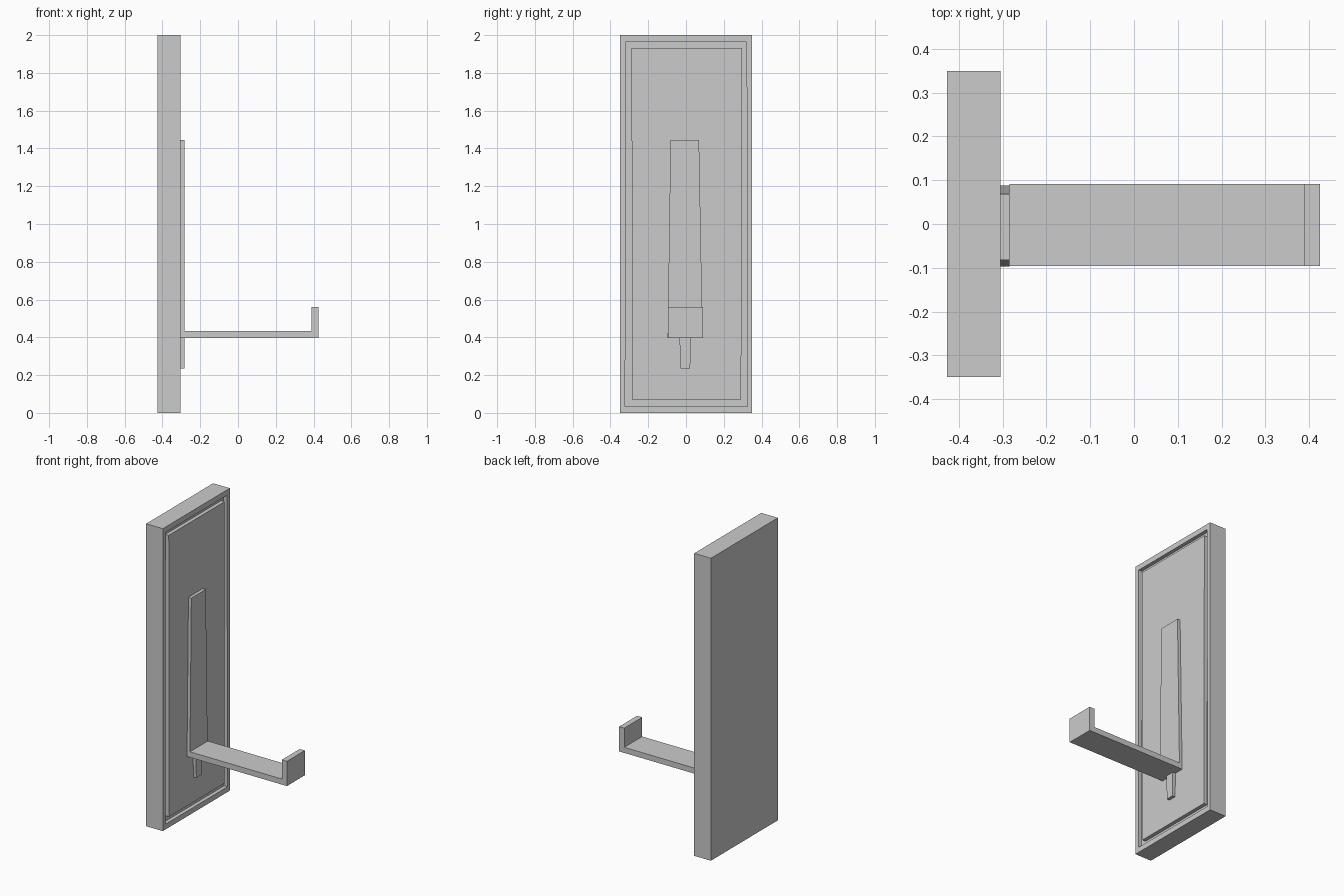
import bpy, bmesh

if "Cube" in bpy.data.objects:
    bpy.data.objects.remove(bpy.data.objects["Cube"])


def loft(name, rings):
    """Skin equal-length rings of points together and cap both ends."""
    bm = bmesh.new()
    loops = [[bm.verts.new(p) for p in ring] for ring in rings]
    n = len(loops[0])
    for a, b in zip(loops, loops[1:]):
        for i in range(n):
            j = (i + 1) % n
            bm.faces.new((a[i], a[j], b[j], b[i]))
    bm.faces.new(loops[0][::-1])
    bm.faces.new(loops[-1])
    bmesh.ops.recalc_face_normals(bm, faces=bm.faces[:])
    mesh = bpy.data.meshes.new(name)
    bm.to_mesh(mesh)
    bm.free()
    obj = bpy.data.objects.new(name, mesh)
    bpy.context.collection.objects.link(obj)
    return obj


def ring(x, outline):
    return [(x, y, z) for y, z in outline]


BACK, FACE, DEPTH, RAISED = -0.427, -0.305, 0.025, -0.284

# Backboard with a rectangular groove cut around its face
edge = [(-0.35, 0), (0.35, 0), (0.35, 2), (-0.35, 2)]
outer = [(-0.322, 0.035), (0.326, 0.035), (0.321, 1.964), (-0.319, 1.964)]
inner = [(-0.285, 0.07), (0.292, 0.07), (0.296, 1.932), (-0.288, 1.932)]
loft("backboard", [ring(BACK, edge), ring(FACE, edge), ring(FACE, outer),
                   ring(FACE - DEPTH, outer), ring(FACE - DEPTH, inner),
                   ring(FACE, inner)])

# Flat mounting strip: tapered upper blade and narrow lower tail
strip = [(-0.03, 0.235), (0.022, 0.235), (0.025, 0.397), (0.088, 0.397),
         (0.069, 1.444), (-0.082, 1.444), (-0.097, 0.397), (-0.034, 0.397)]
loft("mounting_strip", [ring(FACE, strip), ring(RAISED, strip)])

# Projecting arm with upturned lip
arm = [(RAISED, 0.396), (0.425, 0.396), (0.425, 0.56), (0.388, 0.56),
       (0.388, 0.433), (RAISED, 0.433)]
loft("hook_arm", [[(x, y, z) for x, z in arm] for y in (-0.096, 0.091)])
